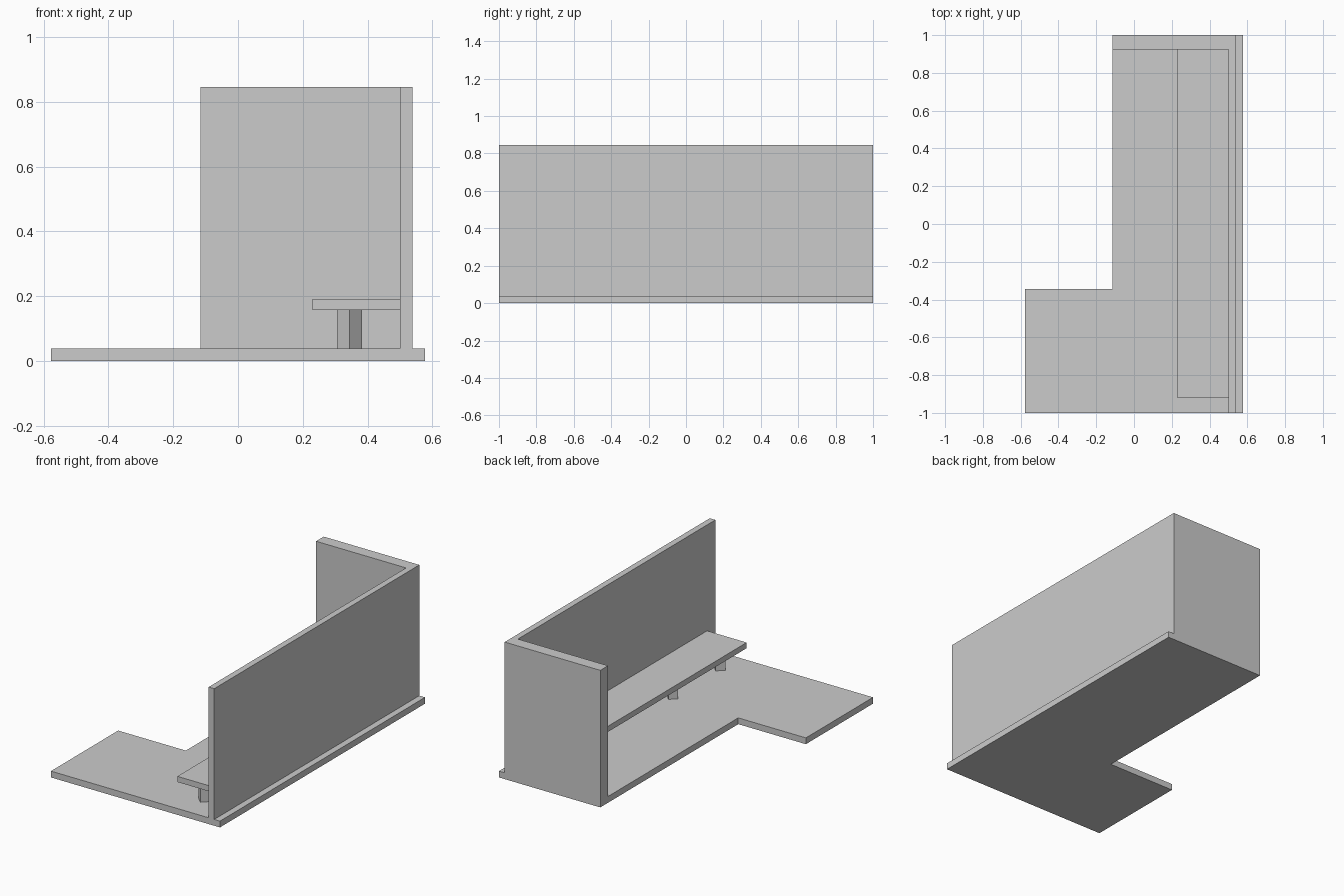
import bpy, bmesh
from math import pi

if "Cube" in bpy.data.objects:
    bpy.data.objects.remove(bpy.data.objects["Cube"])


def prism(name, outline, z0, z1):
    """Extrude a flat outline from z0 to z1."""
    bm = bmesh.new()
    face = bm.faces.new([bm.verts.new((x, y, z0)) for x, y in outline])
    top = bmesh.ops.extrude_face_region(bm, geom=[face])["geom"]
    verts = [v for v in top if isinstance(v, bmesh.types.BMVert)]
    bmesh.ops.translate(bm, vec=(0, 0, z1 - z0), verts=verts)
    bmesh.ops.recalc_face_normals(bm, faces=bm.faces)
    mesh = bpy.data.meshes.new(name)
    bm.to_mesh(mesh)
    bm.free()
    obj = bpy.data.objects.new(name, mesh)
    bpy.context.collection.objects.link(obj)
    return obj


FLOOR, SEAT_BOTTOM, SEAT_TOP, WALL_TOP = 0.039, 0.157, 0.192, 0.846

# L-shaped floor slab
prism("floor_slab", [(-0.577, -1), (0.577, -1), (0.577, 1), (-0.115, 1),
                     (-0.115, -0.345), (-0.577, -0.345)], 0, FLOOR)

# Long wall and end wall as one corner
prism("corner_wall", [(0.5, -1), (0.538, -1), (0.538, 1), (-0.115, 1),
                      (-0.115, 0.925), (0.5, 0.925)], FLOOR, WALL_TOP)

# Bench seat along the long wall
prism("bench_seat", [(0.23, -0.92), (0.5, -0.92), (0.5, 0.925),
                     (0.23, 0.925)], SEAT_BOTTOM, SEAT_TOP)

# Four-sided bench legs, set corner forward
for i, y in enumerate((-0.82, -0.36, 0.36, 0.82)):
    bpy.ops.mesh.primitive_cylinder_add(
        vertices=4, radius=0.039, depth=SEAT_BOTTOM - FLOOR,
        location=(0.344, y, (SEAT_BOTTOM + FLOOR) / 2))
    bpy.context.object.name = f"bench_leg_{i + 1}"
